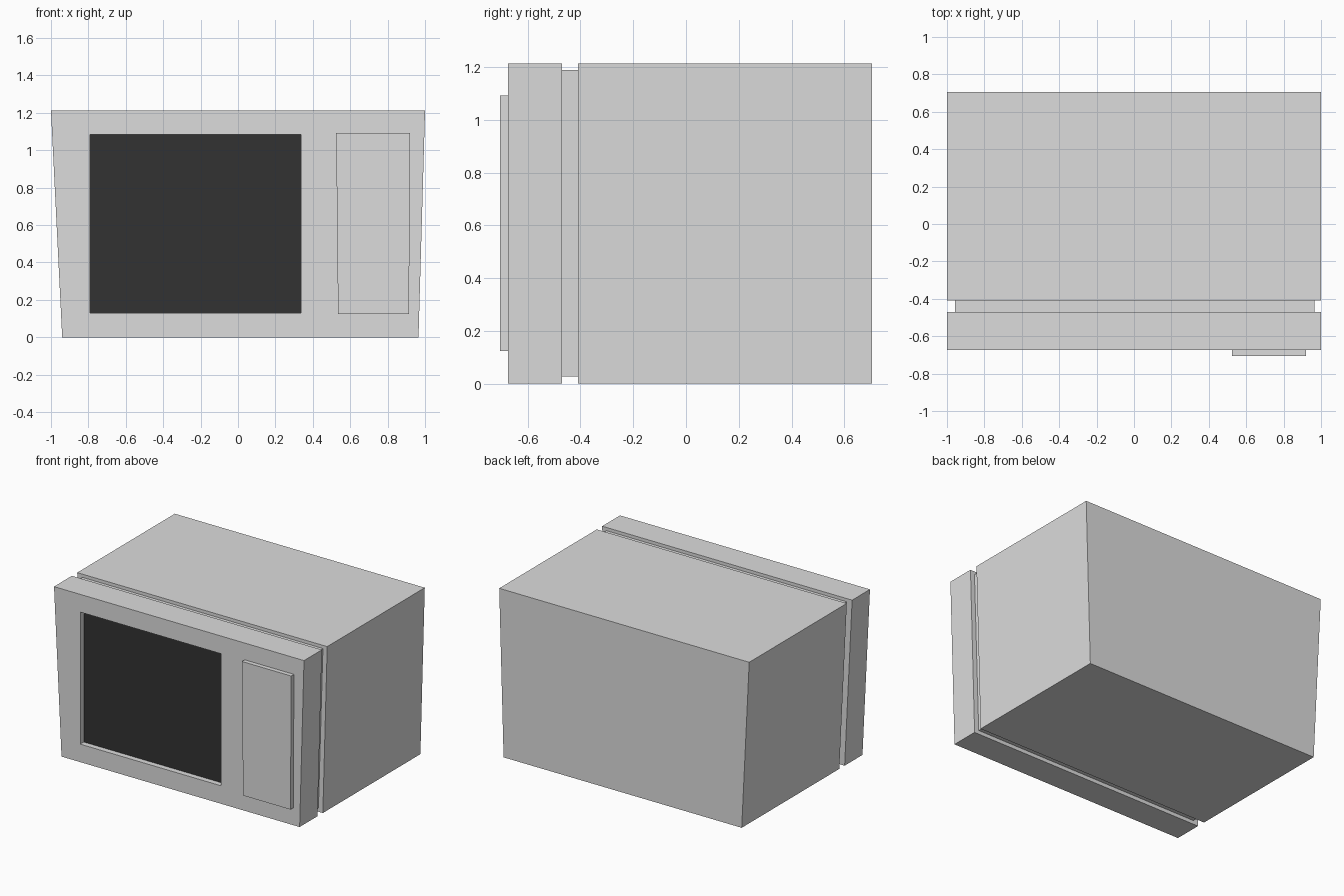
import bpy, bmesh

if "Cube" in bpy.data.objects:
    bpy.data.objects.remove(bpy.data.objects["Cube"])


def make_material(name, rgb):
    mat = bpy.data.materials.new(name)
    mat.diffuse_color = (*rgb, 1.0)
    mat.use_nodes = True
    mat.node_tree.nodes["Principled BSDF"].inputs["Base Color"].default_value = mat.diffuse_color
    return mat


GREY = make_material("light grey", (0.72, 0.72, 0.72))
DARK = make_material("dark glass", (0.032, 0.032, 0.032))


def trapezoid(bottom, top, z):
    """Corner points (x, z) of an upright panel, narrower at the bottom."""
    return [(bottom[0], z[0]), (bottom[1], z[0]), (top[1], z[1]), (top[0], z[1])]


def ring(bm, outline, y):
    return [bm.verts.new((x, y, z)) for x, z in outline]


def bridge(bm, a, b):
    n = len(a)
    return [bm.faces.new((a[i], a[(i + 1) % n], b[(i + 1) % n], b[i])) for i in range(n)]


def finish(name, bm, materials):
    bmesh.ops.recalc_face_normals(bm, faces=bm.faces)
    mesh = bpy.data.meshes.new(name)
    bm.to_mesh(mesh)
    bm.free()
    for mat in materials:
        mesh.materials.append(mat)
    obj = bpy.data.objects.new(name, mesh)
    bpy.context.collection.objects.link(obj)
    return obj


def prism(name, outline, y0, y1):
    bm = bmesh.new()
    front, back = ring(bm, outline, y0), ring(bm, outline, y1)
    bridge(bm, front, back)
    bm.faces.new(front)
    bm.faces.new(back)
    return finish(name, bm, [GREY])


SHELL = trapezoid((-0.94, 0.965), (-1.0, 1.0), (0.0, 1.213))

# Main casing and the narrower joint behind the door
prism("casing", SHELL, -0.409, 0.706)
prism("door_joint", trapezoid((-0.90, 0.93), (-0.957, 0.966), (0.027, 1.19)), -0.47, -0.409)

# Door slab with a recessed dark window
bm = bmesh.new()
window = trapezoid((-0.79, 0.336), (-0.79, 0.336), (0.13, 1.085))
back = ring(bm, SHELL, -0.47)
front = ring(bm, SHELL, -0.674)
rim = ring(bm, window, -0.674)
glass = ring(bm, window, -0.634)
bm.faces.new(back)
for a, b in ((back, front), (front, rim), (rim, glass)):
    bridge(bm, a, b)
bm.faces.new(glass).material_index = 1
finish("door", bm, [GREY, DARK])

# Raised control panel
prism("control_panel", trapezoid((0.535, 0.914), (0.525, 0.92), (0.125, 1.092)), -0.706, -0.674)
